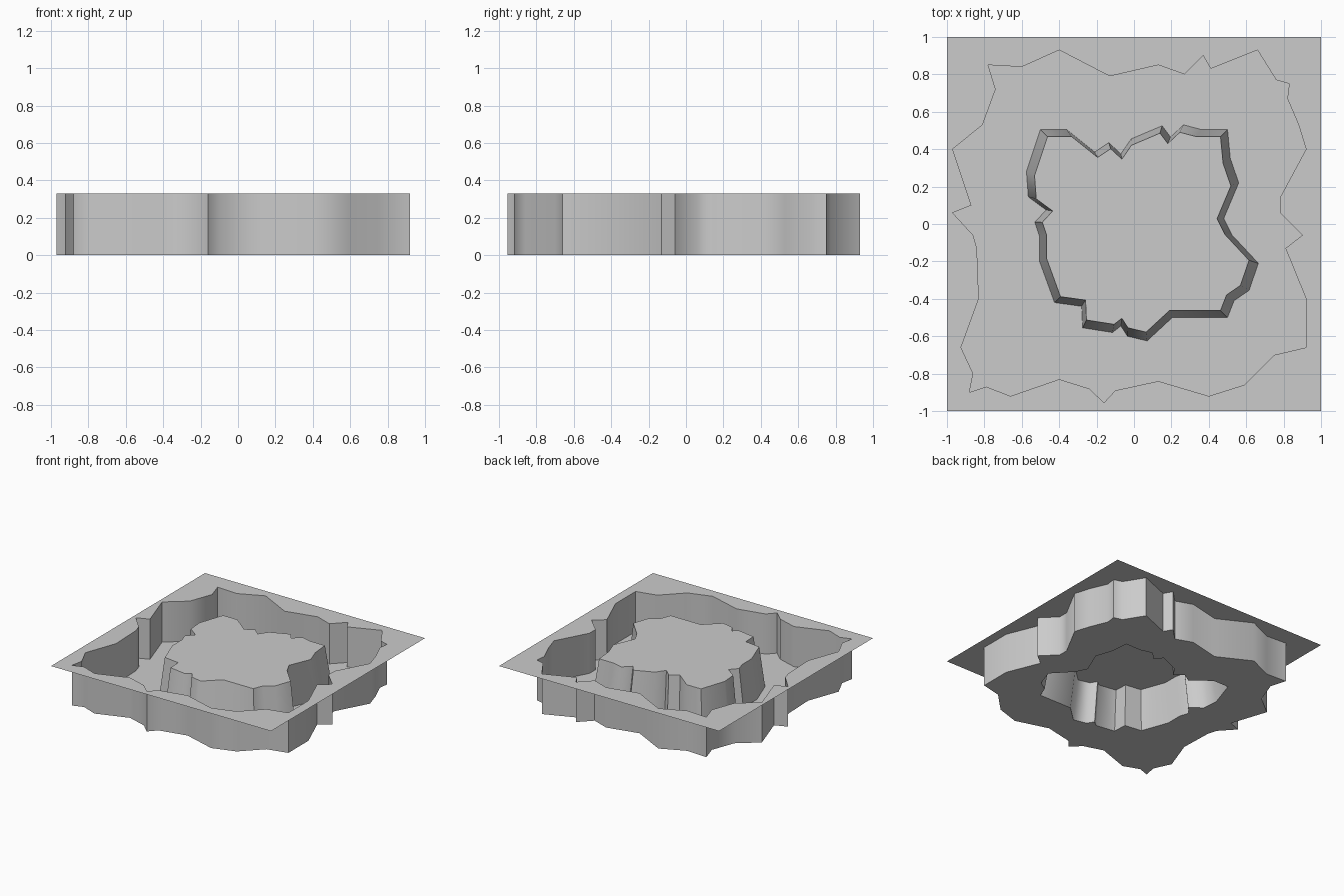
import bpy, math
from mathutils import Vector
from mathutils.geometry import tessellate_polygon

if "Cube" in bpy.data.objects:
    bpy.data.objects.remove(bpy.data.objects["Cube"])

H = 0.33       # sheet and plateau height
TAPER = 0.925  # plateau top relative to its base

# Outlines in plan, clockwise from the back left
rim = [(-.78, .85), (-.60, .84), (-.40, .93), (-.13, .79), (.13, .85), (.27, .80),
       (.37, .90), (.41, .83), (.66, .93), (.76, .77), (.83, .75), (.82, .67),
       (.88, .53), (.92, .40), (.78, .14), (.78, .06), (.90, -.06), (.81, -.13),
       (.92, -.40), (.92, -.66), (.75, -.70), (.59, -.86), (.40, -.92), (.13, -.84),
       (-.10, -.89), (-.16, -.955), (-.24, -.88), (-.40, -.83), (-.66, -.92),
       (-.79, -.87), (-.88, -.90), (-.86, -.80), (-.925, -.66), (-.83, -.40),
       (-.84, -.13), (-.86, -.06), (-.97, .06), (-.87, .10), (-.97, .40),
       (-.81, .53), (-.74, .72)]
base = [(-.50, .505), (-.36, .505), (-.21, .385), (-.135, .435), (-.07, .375),
        (-.015, .455), (.15, .525), (.195, .465), (.265, .53), (.36, .505), (.50, .505),
        (.515, .35), (.56, .22), (.48, .03), (.525, -.06), (.665, -.21), (.615, -.355),
        (.535, -.41), (.50, -.50), (.205, -.50), (.07, -.625), (-.035, -.60),
        (-.07, -.545), (-.115, -.58), (-.275, -.555), (-.28, -.44), (-.425, -.42),
        (-.505, -.20), (-.505, -.065), (-.53, .01), (-.47, .075), (-.565, .145),
        (-.575, .28)]
top = [(x * TAPER, y * TAPER) for x, y in base]
square = [(-1, 1), (1, 1), (1, -1), (-1, -1)]


def add_object(name, verts, faces):
    mesh = bpy.data.meshes.new(name)
    mesh.from_pydata(verts, [], faces)
    mesh.update()
    obj = bpy.data.objects.new(name, mesh)
    bpy.context.collection.objects.link(obj)
    return obj


def sheet(name, loops, z):
    """Flat upward-facing sheet; loops after the first are holes."""
    pts = [[Vector((x, y, z)) for x, y in loop] for loop in loops]
    flat = [p for loop in pts for p in loop]
    faces = []
    for a, b, c in tessellate_polygon(pts):
        up = (flat[b] - flat[a]).cross(flat[c] - flat[a]).z > 0
        faces.append((a, b, c) if up else (a, c, b))
    return add_object(name, flat, faces)


def wall(name, low, high, inward):
    """Band between an outline at the floor and one at the top."""
    n = len(low)
    verts = [(x, y, 0) for x, y in low] + [(x, y, H) for x, y in high]
    faces = []
    for i in range(n):
        j = (i + 1) % n
        f = (i, j, n + j, n + i)
        faces.append(f if inward else f[::-1])
    obj = add_object(name, verts, faces)
    bpy.ops.object.select_all(action='DESELECT')
    obj.select_set(True)
    bpy.context.view_layer.objects.active = obj
    bpy.ops.object.shade_smooth_by_angle(angle=math.radians(60))
    return obj


# Square surface with the jagged opening
sheet("ground_sheet", [square, rim], H)
# Wall of the sunken channel
wall("channel_outer_wall", rim, rim, True)
# Channel floor around the island
sheet("channel_floor", [rim, base], 0)
# Sloped side and top of the central island
wall("island_slope", base, top, False)
sheet("island_top", [top], H)
